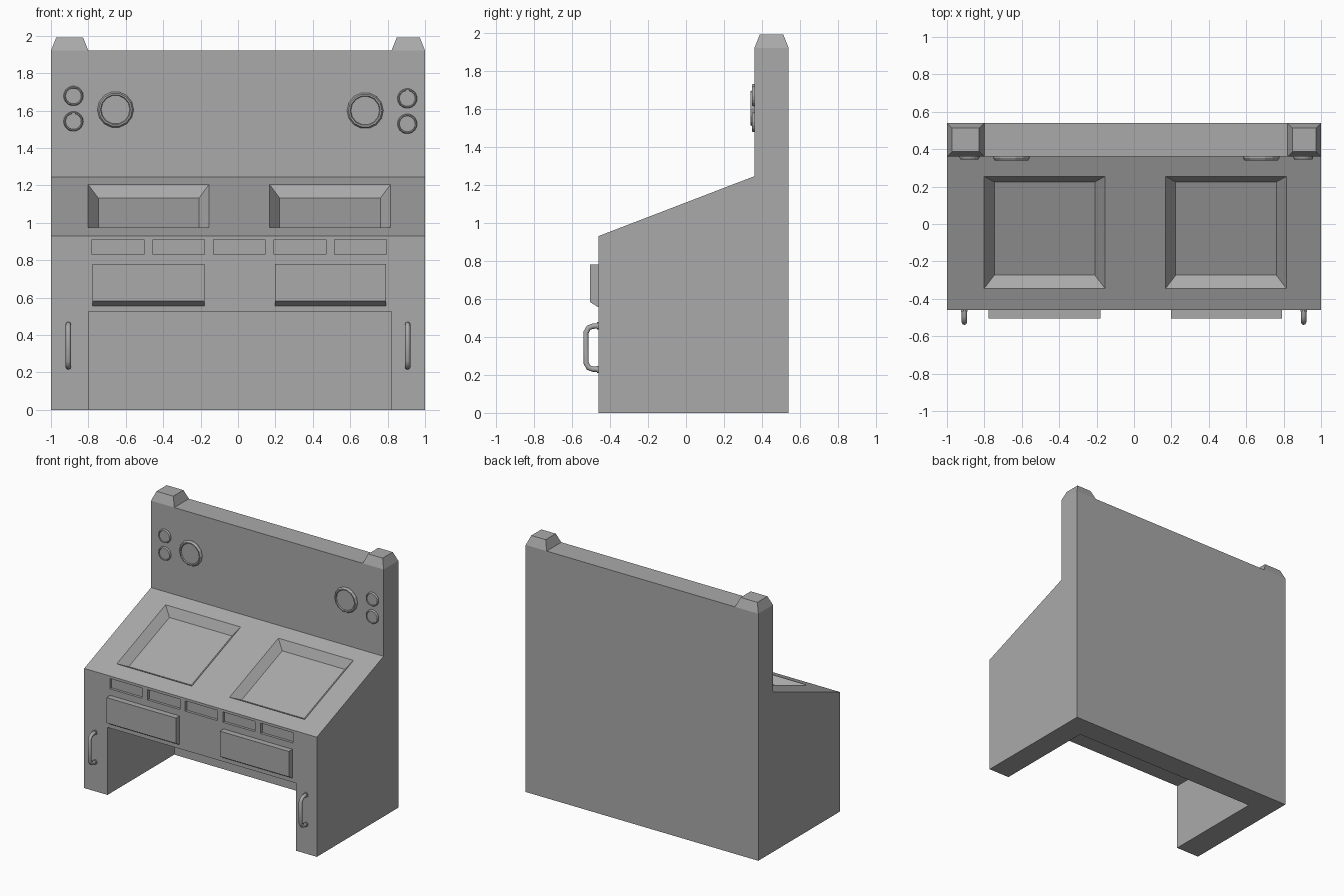
import bpy, bmesh, math
from mathutils import Vector

cube = bpy.data.objects.get("Cube")
if cube:
    bpy.data.objects.remove(cube, do_unlink=True)

grey = bpy.data.materials.new("plain grey")
grey.use_nodes = True
colour = (0.4, 0.4, 0.4, 1)
grey.diffuse_color = colour
grey.node_tree.nodes["Principled BSDF"].inputs["Base Color"].default_value = colour

FRONT, BACK, WALL = -0.46, 0.54, 0.36      # desk front, rear face, upright panel
LOW, HIGH, TOP = 0.93, 1.245, 1.92         # slope ends and panel top


def loft(name, rings):
    """Bridge a list of equal point rings and cap both ends."""
    bm = bmesh.new()
    loops = [[bm.verts.new(p) for p in ring] for ring in rings]
    for a, b in zip(loops, loops[1:]):
        for i in range(len(a)):
            j = (i + 1) % len(a)
            bm.faces.new((a[i], a[j], b[j], b[i]))
    bm.faces.new(loops[0])
    bm.faces.new(loops[-1])
    bmesh.ops.recalc_face_normals(bm, faces=bm.faces)
    mesh = bpy.data.meshes.new(name)
    bm.to_mesh(mesh)
    bm.free()
    mesh.materials.append(grey)
    obj = bpy.data.objects.new(name, mesh)
    bpy.context.collection.objects.link(obj)
    return obj


def extrude_x(name, profile, x0, x1):
    return loft(name, [[(x, y, z) for y, z in profile] for x in (x0, x1)])


def box(name, x0, x1, y0, y1, z0, z1):
    return extrude_x(name, [(y0, z0), (y1, z0), (y1, z1), (y0, z1)], x0, x1)


def cut(target, cutter):
    mod = target.modifiers.new("cut", 'BOOLEAN')
    mod.operation = 'DIFFERENCE'
    mod.solver = 'EXACT'
    mod.object = cutter
    bpy.context.view_layer.objects.active = target
    bpy.ops.object.modifier_apply(modifier=mod.name)
    bpy.data.objects.remove(cutter, do_unlink=True)


# Console body with open knee space
body = extrude_x("console_body", [(FRONT, 0), (BACK, 0), (BACK, TOP), (WALL, TOP),
                                  (WALL, HIGH), (FRONT, LOW)], -1, 1)
cut(body, box("knee_cutter", -0.8, 0.82, FRONT - 0.1, WALL, -0.1, 0.525))

# Shallow button slots along the front
for x in (-0.78, -0.455, -0.132, 0.193, 0.517):
    cut(body, box("slot_cutter", x, x + 0.277, FRONT - 0.1, FRONT + 0.02, 0.83, 0.91))

# Two tapered screen wells sunk into the slope
along = Vector((0, WALL - FRONT, HIGH - LOW)).normalized()
normal = Vector((0, -along.z, along.y))
for x in (-0.478, 0.492):
    y = -0.045
    centre = Vector((x, y, LOW + (y - FRONT) * along.z / along.y))
    rings = []
    for depth in (-0.057, 0.057):
        hx, hs = 0.323 + depth * 0.95, 0.321 + depth * 0.95
        rings.append([centre + normal * depth + Vector((sx * hx, 0, 0)) + along * (sy * hs)
                      for sx, sy in ((-1, -1), (1, -1), (1, 1), (-1, 1))])
    cut(body, loft("screen_cutter", rings))

# Tapered corner caps on the upright panel
for side, x0, x1 in (("right", -1, -0.8), ("left", 0.82, 1)):
    rings = []
    for inset, z in ((0, TOP), (0.028, 1.99)):
        a, b, c, d = x0 + inset, x1 - inset, WALL + inset, BACK - inset
        rings.append([(a, c, z), (b, c, z), (b, d, z), (a, d, z)])
    loft(side + "_corner_cap", rings)

# Drawer fronts with a chamfered lower edge
drawer = [(FRONT, 0.78), (-0.505, 0.78), (-0.505, 0.583), (FRONT, 0.555)]
extrude_x("right_drawer", drawer, -0.777, -0.18)
extrude_x("left_drawer", drawer, 0.197, 0.79)


def dial(name, x, z, r, out, sides):
    """Raised round rim with a dished centre."""
    steps = [(r, 0), (r, out * 0.4), (r * 0.92, out), (r * 0.83, out), (r * 0.79, out * 0.6)]
    rings = [[(x + q * math.cos(math.tau * i / sides), WALL - d,
               z + q * math.sin(math.tau * i / sides)) for i in range(sides)]
             for q, d in steps]
    loft(name, rings)


# Dials and buttons on the upright panel
dial("right_dial", -0.655, 1.605, 0.097, 0.02, 14)
dial("left_dial", 0.68, 1.6, 0.097, 0.02, 14)
for side, x, z in (("right", -0.88, 1.61), ("left", 0.905, 1.597)):
    dial(side + "_upper_button", x, z + 0.068, 0.053, 0.014, 18)
    dial(side + "_lower_button", x, z - 0.068, 0.053, 0.014, 18)

# Bent tube handles with small feet
half = [(FRONT + 0.01, 0.115), (-0.49, 0.113), (-0.512, 0.105), (-0.526, 0.08)]
path = half + [(y, -z) for y, z in reversed(half)]
for side, x in (("right", -0.907), ("left", 0.907)):
    curve = bpy.data.curves.new(side + "_handle", 'CURVE')
    curve.dimensions = '3D'
    curve.bevel_depth = 0.014
    curve.bevel_resolution = 2
    curve.use_fill_caps = True
    spline = curve.splines.new('POLY')
    spline.points.add(len(path) - 1)
    for point, (y, z) in zip(spline.points, path):
        point.co = (x, y, 0.343 + z, 1)
    curve.materials.append(grey)
    handle = bpy.data.objects.new(side + "_handle", curve)
    bpy.context.collection.objects.link(handle)
    for end, z in (("upper", 0.458), ("lower", 0.228)):
        rings = [[(x + 0.018 * math.cos(math.tau * i / 10), y,
                   z + 0.02 * math.sin(math.tau * i / 10)) for i in range(10)]
                 for y in (FRONT, FRONT - 0.008)]
        loft(f"{side}_handle_{end}_foot", rings)
